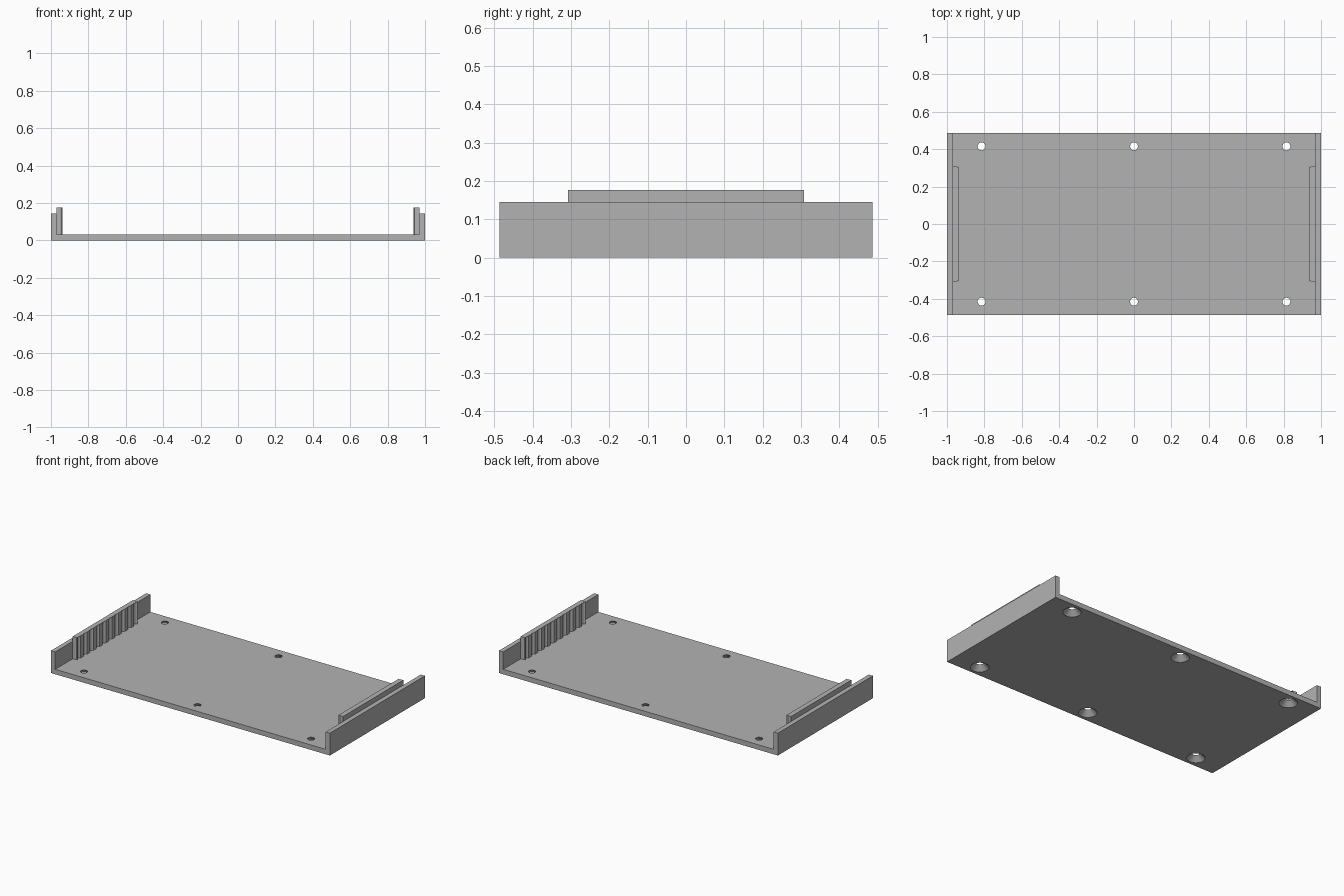
import bpy, bmesh, math

if "Cube" in bpy.data.objects:
    bpy.data.objects.remove(bpy.data.objects["Cube"])

HALF_Y = 0.487      # half depth of the tray
FLOOR = 0.032       # floor thickness
WALL = 0.97         # inner face of the end walls

grey = bpy.data.materials.new("plain_grey")
grey.use_nodes = True
grey.diffuse_color = (0.45, 0.45, 0.45, 1)
grey.node_tree.nodes["Principled BSDF"].inputs["Base Color"].default_value = (0.45, 0.45, 0.45, 1)


def prism(name, outline, direction):
    """Extrude a closed outline of 3D points along a direction."""
    bm = bmesh.new()
    face = bm.faces.new([bm.verts.new(p) for p in outline])
    ext = bmesh.ops.extrude_face_region(bm, geom=[face])
    moved = [g for g in ext["geom"] if isinstance(g, bmesh.types.BMVert)]
    bmesh.ops.translate(bm, verts=moved, vec=direction)
    bmesh.ops.recalc_face_normals(bm, faces=bm.faces)
    mesh = bpy.data.meshes.new(name)
    bm.to_mesh(mesh)
    bm.free()
    mesh.materials.append(grey)
    ob = bpy.data.objects.new(name, mesh)
    bpy.context.collection.objects.link(ob)
    return ob


# Tray: floor and two end walls as one channel section
section = [(-1, 0), (1, 0), (1, 0.145), (WALL, 0.145), (WALL, FLOOR),
           (-WALL, FLOOR), (-WALL, 0.145), (-1, 0.145)]
tray = prism("tray", [(x, -HALF_Y, z) for x, z in section], (0, 2 * HALF_Y, 0))

# Countersunk screw holes, wide at the underside
bm = bmesh.new()
r_top, r_bottom, extra = 0.021, 0.054, 0.008
slope = (r_bottom - r_top) / FLOOR
for x in (-0.815, 0, 0.815):
    for y in (-0.415, 0.415):
        cone = bmesh.ops.create_cone(
            bm, cap_ends=True, segments=32, depth=FLOOR + 2 * extra,
            radius1=r_bottom + slope * extra, radius2=r_top - slope * extra)
        bmesh.ops.translate(bm, verts=cone["verts"], vec=(x, y, FLOOR / 2))
mesh = bpy.data.meshes.new("hole_cutter")
bm.to_mesh(mesh)
bm.free()
mesh.materials.append(grey)
cutter = bpy.data.objects.new("hole_cutter", mesh)
bpy.context.collection.objects.link(cutter)
cutter.hide_render = True
cutter.hide_set(True)
cut = tray.modifiers.new("holes", "BOOLEAN")
cut.operation = "DIFFERENCE"
cut.solver = "EXACT"
cut.object = cutter


# Grip strips: tall bars with ten rounded vertical grooves on the inner face
def grip_outline(side):
    inner, end, pitch, radius, depth = 0.937, 0.308, 0.0645, 0.017, 0.013
    pts = [(WALL, -end), (0.952, -end), (inner + 0.007, -end + 0.003)]
    for i in range(10):
        centre = (i - 4.5) * pitch
        for k in range(9):
            a = math.pi * k / 8
            pts.append((inner + depth * math.sin(a), centre - radius * math.cos(a)))
    pts += [(inner + 0.007, end - 0.003), (0.952, end), (WALL, end)]
    return [(side * x, y, FLOOR) for x, y in pts]


for name, side in (("left_grip_strip", 1), ("right_grip_strip", -1)):
    prism(name, grip_outline(side), (0, 0, 0.177 - FLOOR))
